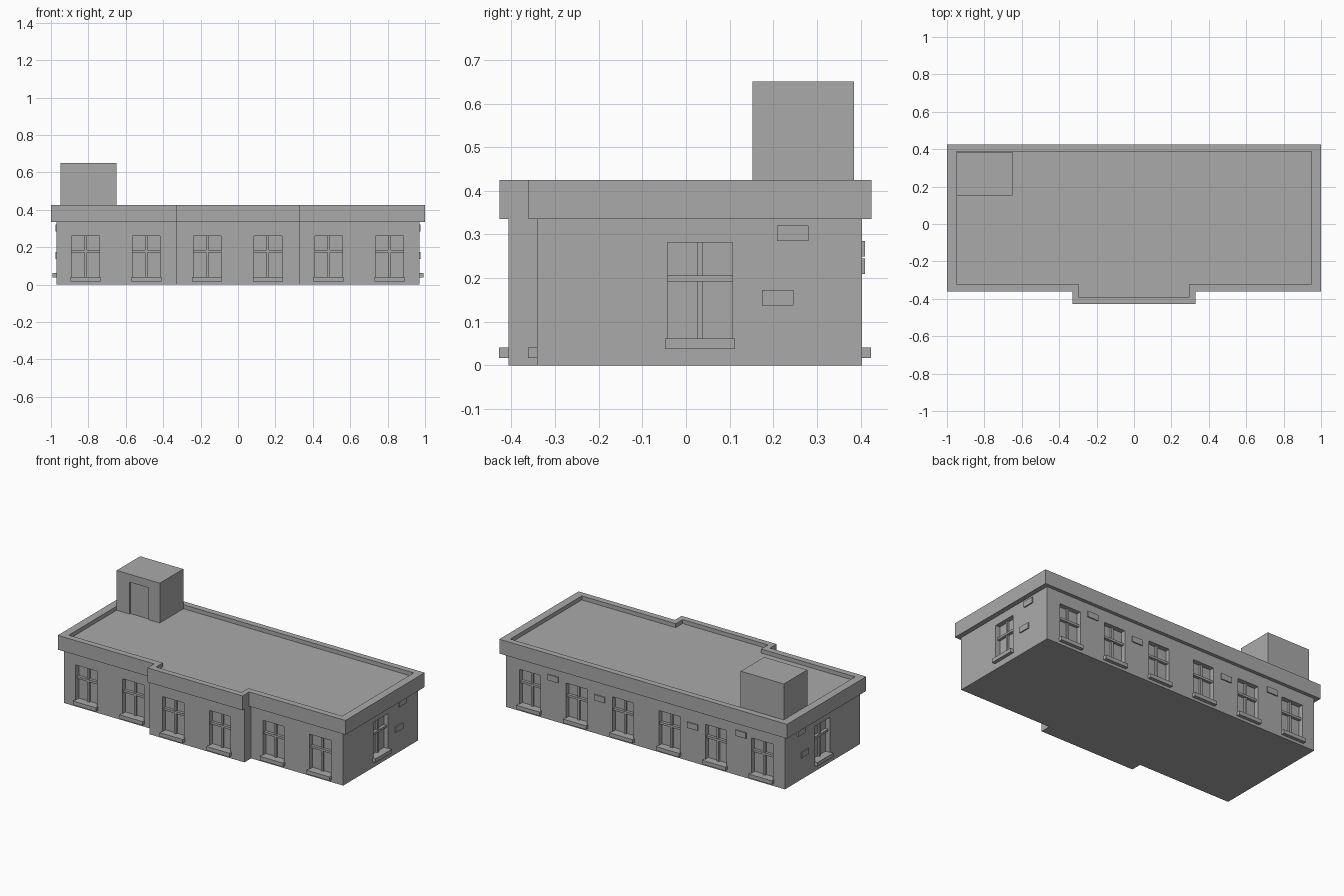
import bpy, bmesh

default = bpy.data.objects.get("Cube")
if default:
    bpy.data.objects.remove(default, do_unlink=True)

grey = bpy.data.materials.new("plain grey")
GREY = (0.4, 0.4, 0.4, 1)
grey.diffuse_color = GREY
grey.use_nodes = True
grey.node_tree.nodes["Principled BSDF"].inputs["Base Color"].default_value = GREY


def finish(name, bm):
    bmesh.ops.recalc_face_normals(bm, faces=bm.faces)
    mesh = bpy.data.meshes.new(name)
    bm.to_mesh(mesh)
    bm.free()
    mesh.materials.append(grey)
    obj = bpy.data.objects.new(name, mesh)
    bpy.context.collection.objects.link(obj)
    return obj


def prism(name, outline, low, high):
    bm = bmesh.new()
    base = bm.faces.new([bm.verts.new((x, y, low)) for x, y in outline])
    top = bmesh.ops.extrude_face_region(bm, geom=[base])["geom"]
    for v in top:
        if isinstance(v, bmesh.types.BMVert):
            v.co.z = high
    return finish(name, bm)


def boxes(name, spans):
    """One object from boxes given as (x span, y span, z span)."""
    bm = bmesh.new()
    for span in spans:
        for v in bmesh.ops.create_cube(bm, size=1)["verts"]:
            v.co = [lo + (c + 0.5) * (hi - lo) for c, (lo, hi) in zip(v.co, span)]
    return finish(name, bm)


def cut(obj, cutter):
    mod = obj.modifiers.new("cut", "BOOLEAN")
    mod.operation, mod.solver, mod.object = "DIFFERENCE", "EXACT", cutter
    bpy.context.view_layer.objects.active = obj
    bpy.ops.object.modifier_apply(modifier=mod.name)
    bpy.data.objects.remove(cutter, do_unlink=True)


def footprint(side, back, front, bay_side, bay_front):
    half = [(side, back), (side, front), (bay_side, front), (bay_side, bay_front)]
    return half + [(-x, y) for x, y in reversed(half)]


# Walls, overhanging parapet and sunken roof
WALL_X, BACK, FRONT, BAY = 0.97, 0.403, -0.341, -0.407
EAVE, TOP, ROOF = 0.335, 0.425, 0.4
walls = prism("walls", footprint(WALL_X, BACK, FRONT, 0.33, BAY), 0, EAVE)
parapet = prism("parapet_and_roof", footprint(1, 0.425, -0.361, 0.33, -0.427), EAVE, TOP)
cut(parapet, prism("roof_cutter", footprint(0.95, 0.387, -0.322, 0.297, -0.39), ROOF, 0.5))

# Rooftop stair house with a shallow door recess
stair_house = boxes("stair_house", [((-0.95, -0.65), (0.152, 0.385), (ROOF, 0.65))])
cut(stair_house, boxes("door_cutter", [((-0.86, -0.73), (0.1, 0.16), (0.3, 0.6))]))


def on_wall(facing, wall, across, depth, height):
    """Span of a box on a wall; depth is measured outwards from its surface."""
    axis, sign = facing
    out = sorted(wall + sign * d for d in depth)
    return (out, across, height) if axis == "x" else (across, out, height)


# Window places: facing, wall position, centre along the wall, bottom height
places = []
for i in range(6):
    x = -0.815 + 0.325 * i
    places.append((("y", -1), BAY if i in (2, 3) else FRONT, x, 0.041))
    places.append((("y", 1), BACK, -0.813 + 0.323 * i, 0.041))
for sign in (-1, 1):
    places.append((("x", sign), sign * WALL_X, 0.032, 0.062))

openings, sills, bars = [], [], []
HALF, TALL, DEEP = 0.074, 0.22, -0.03
for facing, wall, c, z in places:
    full = (c - HALF, c + HALF)
    openings.append(on_wall(facing, wall, full, (DEEP, 0.05), (z, z + TALL)))
    sills.append(on_wall(facing, wall, (c - 0.08, c + 0.08), (DEEP, 0.021), (z - 0.024, z)))
    bars.append(on_wall(facing, wall, full, (DEEP, -0.012), (z + 0.13, z + 0.144)))
    bars.append(on_wall(facing, wall, (c - 0.007, c + 0.007), (DEEP, -0.018), (z, z + TALL)))
cut(walls, boxes("window_cutter", openings))
boxes("window_sills", sills)
boxes("window_bars", bars)

# Wall vents on the back and both ends
vents = []
for x, z in ((0.64, 0.267), (0.317, 0.227), (-0.33, 0.227), (-0.665, 0.267)):
    vents.append(on_wall(("y", 1), BACK, (x - 0.037, x + 0.037), (-0.01, 0.007), (z - 0.018, z + 0.018)))
for sign in (-1, 1):
    for y, z in ((0.245, 0.303), (0.21, 0.155)):
        vents.append(on_wall(("x", sign), sign * WALL_X, (y - 0.036, y + 0.036),
                             (-0.01, 0.007), (z - 0.018, z + 0.018)))
boxes("wall_vents", vents)
